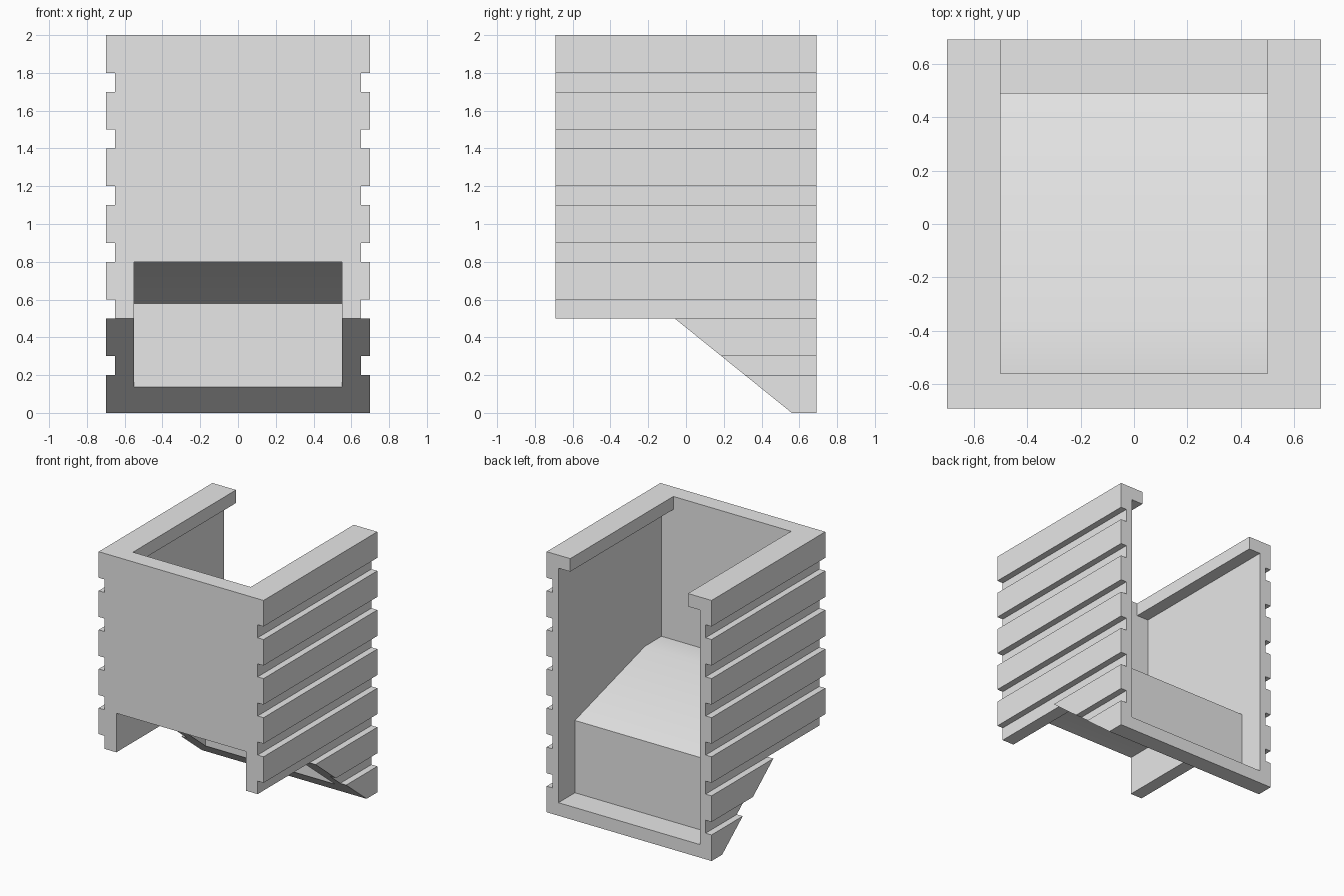
import bpy
import bmesh
import math

cube = bpy.data.objects.get("Cube")
if cube:
    bpy.data.objects.remove(cube, do_unlink=True)

HALF_W, HALF_D, HEIGHT = 0.7, 0.69, 2.0

grey = bpy.data.materials.new("plain grey")
grey.use_nodes = True
colour = (0.8, 0.8, 0.8, 1.0)
grey.diffuse_color = colour
grey.node_tree.nodes["Principled BSDF"].inputs["Base Color"].default_value = colour


def side_prism(name, profile, half_width):
    """Extrude a (y, z) profile across x."""
    bm = bmesh.new()
    face = bm.faces.new([bm.verts.new((-half_width, y, z)) for y, z in profile])
    new = bmesh.ops.extrude_face_region(bm, geom=[face])["geom"]
    moved = [v for v in new if isinstance(v, bmesh.types.BMVert)]
    bmesh.ops.translate(bm, verts=moved, vec=(2 * half_width, 0, 0))
    bmesh.ops.recalc_face_normals(bm, faces=bm.faces)
    mesh = bpy.data.meshes.new(name)
    bm.to_mesh(mesh)
    bm.free()
    mesh.materials.append(grey)
    obj = bpy.data.objects.new(name, mesh)
    bpy.context.collection.objects.link(obj)
    return obj


def box_profile(y0, y1, z0, z1):
    return [(y0, z0), (y1, z0), (y1, z1), (y0, z1)]


def cut(target, cutter):
    """Apply a boolean difference and discard the cutter."""
    cutter.hide_render = True
    bpy.context.view_layer.objects.active = target
    mod = target.modifiers.new("cut", "BOOLEAN")
    mod.operation = "DIFFERENCE"
    mod.solver = "EXACT"
    mod.object = cutter
    bpy.ops.object.modifier_apply(modifier=mod.name)
    bpy.data.objects.remove(cutter, do_unlink=True)


# Outer body with the sloped underside towards the back
body = side_prism("hopper_body", [
    (-HALF_D, 0.5), (-0.06, 0.5), (0.56, 0), (HALF_D, 0),
    (HALF_D, HEIGHT), (-HALF_D, HEIGHT)], HALF_W)

# Main cavity: back sill, step and sloping chute floor, open at the back
cut(body, side_prism("cavity", [
    (-0.56, 0.9), (-0.36, 0.9), (0.49, 0.655), (0.49, 0.1),
    (1, 0.1), (1, 1.9), (-0.56, 1.9)], 0.6))

# Narrower top opening, leaving a lip along both sides
cut(body, side_prism("top_opening", box_profile(-0.56, 1, 1.8, 2.2), 0.5))

# Pocket under the chute, leaving an even floor thickness
cut(body, side_prism("lower_pocket", [
    (-1, -0.2), (0.39, -0.2), (0.39, 0.58), (-0.37, 0.8), (-1, 0.8)], 0.55))

# Horizontal grooves on both outer sides
for i in range(6):
    z = 0.2 + 0.3 * i
    for side in (-1, 1):
        groove = side_prism("groove", box_profile(-1, 1, z, z + 0.1), 0.05)
        groove.location.x = side * HALF_W
        bpy.context.view_layer.update()
        cut(body, groove)

# Soft bend on the chute, sharp edges elsewhere
bpy.ops.object.select_all(action="DESELECT")
body.select_set(True)
bpy.context.view_layer.objects.active = body
bpy.ops.object.shade_smooth_by_angle(angle=math.radians(30))
